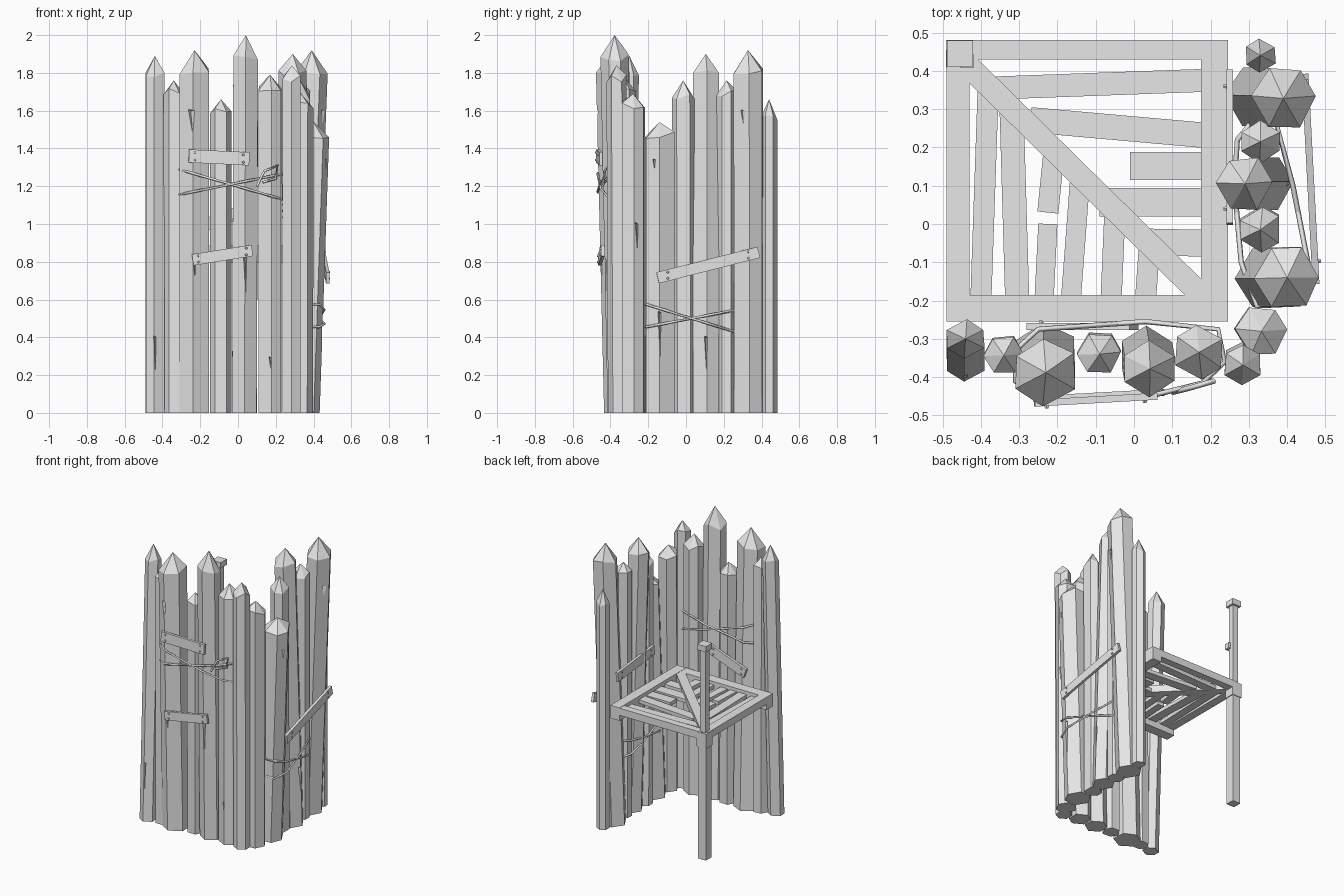
import bpy, bmesh, math, random
from mathutils import Vector, Matrix

random.seed(4)
cube = bpy.data.objects.get("Cube")
if cube:
    bpy.data.objects.remove(cube, do_unlink=True)

wood = bpy.data.materials.new("pale_grey_wood")
wood.use_nodes = True
wood.diffuse_color = (0.8, 0.8, 0.8, 1)
wood.node_tree.nodes["Principled BSDF"].inputs["Base Color"].default_value = (0.8, 0.8, 0.8, 1)


def link(name, bm):
    bmesh.ops.recalc_face_normals(bm, faces=bm.faces)
    me = bpy.data.meshes.new(name)
    bm.to_mesh(me)
    bm.free()
    me.materials.append(wood)
    ob = bpy.data.objects.new(name, me)
    bpy.context.scene.collection.objects.link(ob)
    return ob


def bake(ob):
    """Turn an object's evaluated shape into a plain mesh."""
    deps = bpy.context.evaluated_depsgraph_get()
    return bpy.data.meshes.new_from_object(ob.evaluated_get(deps))


def beam(name, a, b, height, thick):
    """Box from a to b; height is the upright size, thick the sideways one."""
    a, b = Vector(a), Vector(b)
    along = (b - a).normalized()
    side = Vector((0, 0, 1)).cross(along).normalized()
    up = along.cross(side)
    rot = Matrix((along, side, up)).transposed().to_4x4()
    bm = bmesh.new()
    bmesh.ops.create_cube(bm, size=1)
    size = Matrix.Diagonal(((b - a).length, thick, height, 1))
    bm.transform(Matrix.Translation((a + b) / 2) @ rot @ size)
    return link(name, bm)


def box(name, x, y, z0, z1, w):
    bm = bmesh.new()
    bmesh.ops.create_cube(bm, size=1)
    bm.transform(Matrix.Translation((x, y, (z0 + z1) / 2)) @ Matrix.Diagonal((w, w, z1 - z0, 1)))
    return link(name, bm)


# Palisade logs: bottom xy, top xy, radius, shoulder z, tip z, turn
LOGS = {
    "a": ((-.44, -.36), (-.44, -.30), .054, 1.79, 1.89, 30),
    "b": ((-.34, -.34), (-.34, -.343), .054, 1.70, 1.76, 0),
    "c": ((-.23, -.345), (-.23, -.388), .089, 1.81, 1.92, 30),
    "d": ((-.09, -.335), (-.09, -.34), .058, 1.60, 1.66, 0),
    "e": ((.035, -.34), (.042, -.378), .073, 1.88, 2.0, 30),
    "f": ((.17, -.335), (.17, -.335), .073, 1.72, 1.79, 30),
    "g": ((.285, -.36), (.285, -.368), .054, 1.77, 1.84, 30),
    "h": ((.33, -.28), (.333, -.28), .068, 1.63, 1.69, 0),
    "i": ((.35, -.14), (.40, -.14), .086, 1.47, 1.54, 0),
    "j": ((.33, -.01), (.33, -.015), .058, 1.68, 1.76, 30),
    "k": ((.345, .105), (.29, .105), .075, 1.80, 1.90, 0),
    "l": ((.32, .33), (.39, .328), .085, 1.81, 1.92, 0),
    "m": ((.33, .215), (.33, .215), .057, 1.69, 1.76, 30),
    "n": ((.33, .44), (.33, .44), .044, 1.57, 1.66, 30),
}
logs = {}
for key, (low, high, r, shoulder, tip, turn) in LOGS.items():
    bm = bmesh.new()
    rings = [[], []]
    for i in range(6):
        ang = math.radians(turn + 60 * i + random.uniform(-6, 6))
        rr = r * random.uniform(.95, 1.03)
        for ring, (cx, cy), z in ((rings[0], low, 0), (rings[1], high, shoulder)):
            z += random.uniform(-.02, .02) if z else 0
            ring.append(bm.verts.new((cx + rr * math.cos(ang), cy + rr * math.sin(ang), z)))
    peak = bm.verts.new((high[0], high[1], tip))
    bm.faces.new(rings[0])
    for i in range(6):
        j = (i + 1) % 6
        bm.faces.new((rings[0][i], rings[0][j], rings[1][j], rings[1][i]))
        bm.faces.new((rings[1][i], rings[1][j], peak))
    logs[key] = link("log_" + key, bm)


def notch(key, out, shift, top, bottom, width):
    """Carve a splintered wedge that runs to a point below."""
    low, high, r, shoulder = LOGS[key][:4]
    n = Vector(out)
    t = Vector((-n.y, n.x, 0))

    def on_log(z, depth, side):
        f = z / shoulder
        c = Vector((low[0] + (high[0] - low[0]) * f, low[1] + (high[1] - low[1]) * f, z))
        return c + n * (r + depth) + t * (shift + side)

    bm = bmesh.new()
    v = [bm.verts.new(p) for p in (on_log(top, .03, width), on_log(top + .02, .03, -width),
                                   on_log(top, -.035, 0), on_log(bottom, .01, width * .3))]
    for tri in ((0, 1, 2), (0, 1, 3), (1, 2, 3), (0, 2, 3)):
        bm.faces.new([v[i] for i in tri])
    cutter = link("notch_cutter", bm)
    cutter.hide_render = True
    mod = logs[key].modifiers.new("notch", "BOOLEAN")
    mod.operation, mod.solver, mod.object = "DIFFERENCE", "EXACT", cutter
    carved = bake(logs[key])
    logs[key].modifiers.clear()
    logs[key].data = carved
    bpy.data.objects.remove(cutter, do_unlink=True)


# Splits and chips in the wood
FRONT, RIGHT = (0, -1, 0), (1, 0, 0)
notch("c", FRONT, -.02, 1.60, 1.44, .045)
notch("l", RIGHT, -.03, 1.60, 1.44, .045)
notch("e", FRONT, 0, .82, .57, .018)
notch("c", FRONT, 0, .80, .66, .015)
notch("a", FRONT, 0, .40, .11, .015)
notch("f", FRONT, 0, .29, .21, .015)
notch("i", RIGHT, 0, .53, .17, .02)
notch("i", RIGHT, -.03, 1.34, 1.22, .025)
notch("k", RIGHT, 0, .40, .12, .02)
notch("h", RIGHT, .02, 1.0, .72, .02)


# Nailed boards across the walls
def nailed_board(name, a, b, height, out):
    beam(name, a, b, height, .018)
    a, b, out = Vector(a), Vector(b), Vector(out)
    for f in (.1, .9):
        for dz in (-.28, .28):
            bm = bmesh.new()
            bmesh.ops.create_cone(bm, cap_ends=True, segments=6, radius1=.007, radius2=.005, depth=.008)
            at = a.lerp(b, f) + out * .012 + Vector((0, 0, dz * height))
            bm.transform(Matrix.Translation(at) @ out.to_track_quat("Z", "Y").to_matrix().to_4x4())
            link(name + "_nail", bm)


nailed_board("upper_front_board", (-.26, -.468, 1.36), (.06, -.45, 1.345), .07, FRONT)
nailed_board("lower_front_board", (-.24, -.457, .81), (.075, -.44, .86), .06, FRONT)
nailed_board("right_board", (.475, -.15, .715), (.447, .385, .85), .06, RIGHT)
nailed_board("inner_front_board", (-.27, -.268, .96), (.0, -.268, 1.06), .065, (0, 1, 0))
nailed_board("inner_right_board", (.25, .0, 1.09), (.25, .4, 1.05), .065, (-1, 0, 0))


# Rope loops lashed round the logs
def rope(name, points, closed=True):
    cu = bpy.data.curves.new(name, "CURVE")
    cu.dimensions = "3D"
    cu.bevel_depth, cu.bevel_resolution = .007, 0
    sp = cu.splines.new("POLY")
    sp.points.add(len(points) - 1)
    for p, co in zip(sp.points, points):
        p.co = (*co, 1)
    sp.use_cyclic_u = closed
    tmp = bpy.data.objects.new(name, cu)
    bpy.context.scene.collection.objects.link(tmp)
    me = bake(tmp)
    bpy.data.objects.remove(tmp, do_unlink=True)
    me.materials.clear()
    me.materials.append(wood)
    bpy.context.scene.collection.objects.link(bpy.data.objects.new(name, me))


front_loop = [(-.31, -.41), (-.24, -.468), (.04, -.45), (.18, -.415), (.237, -.36),
              (.22, -.275), (.03, -.255), (-.25, -.275), (-.31, -.33)]
side_loop = [(.31, .27), (.37, .27), (.415, .1), (.458, -.12), (.43, -.21),
             (.32, -.215), (.28, -.1), (.262, .1), (.27, .22)]
for slope in (-.29, .20):
    rope("front_rope", [(x, y, 1.21 + slope * (x + .04)) for x, y in front_loop])
for slope in (-.31, .21):
    rope("right_rope", [(x, y, .50 + slope * (y - .03) * (1 if slope < 0 else .9)) for x, y in side_loop])
rope("front_rope_end", [(.1, -.44, 1.2), (.14, -.43, 1.28), (.21, -.41, 1.31), (.2, -.41, 1.24), (.13, -.43, 1.22)], False)

# Corner post with block and cap
PX, PY = -.455, .445
box("post_lower", PX, PY, 0, .80, .062)
box("post_block", PX, PY, .78, .88, .072)
box("post_upper", PX, PY, .86, 1.46, .042)
box("post_cap", PX, PY, 1.45, 1.49, .068)
box("post_peg", PX + .02, PY - .02, 1.14, 1.18, .035)

# Platform frame
beam("frame_back", (-.455, .455, .86), (.245, .455, .86), .05, .05)
beam("frame_left", (-.46, .455, .86), (-.46, -.255, .86), .05, .06)
beam("frame_front", (-.49, -.22, .84), (.245, -.22, .84), .09, .07)
beam("frame_right", (.21, -.25, .842), (.21, .48, .842), .09, .07)
beam("frame_diagonal", (-.45, .43, .86), (.19, -.2, .86), .05, .06)

# Loose deck slats under the frame: start xy, end xy, width
SLATS = [
    ((-.37, .355), (.18, .375), .06), ((-.27, .272), (.18, .232), .066),
    ((-.01, .152), (.18, .152), .073), ((-.09, .057), (.18, .057), .075),
    ((.03, -.047), (.18, -.05), .07),
    ((-.38, .38), (-.40, -.2), .055), ((-.32, .31), (-.305, -.2), .063),
    ((-.21, .18), (-.225, .03), .055), ((-.225, 0), (-.235, -.2), .05),
    ((-.14, .13), (-.165, -.2), .052), ((-.05, .03), (-.06, -.2), .055),
    ((.04, -.06), (.03, -.2), .055),
]
for (ax, ay), (bx, by), w in SLATS:
    beam("deck_slat", (ax, ay, .85), (bx, by, .85), .025, w)
